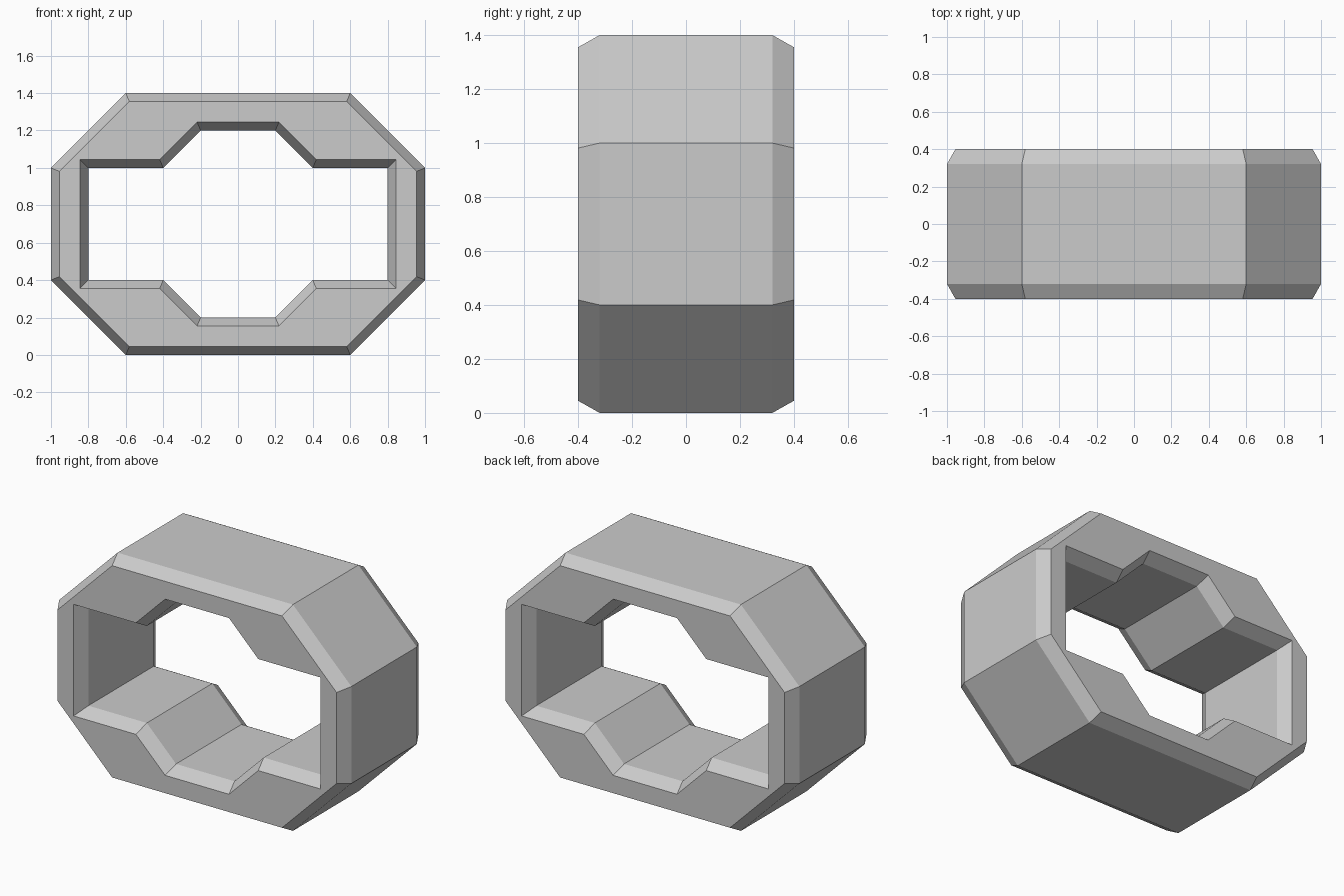
import bpy, bmesh
from mathutils import Vector

if "Cube" in bpy.data.objects:
    bpy.data.objects.remove(bpy.data.objects["Cube"])

MID_Z, BEVEL = 0.7, 0.045
DEPTHS = [(-0.4, BEVEL), (-0.32, 0), (0.32, 0), (0.4, BEVEL)]


def mirror_profile(quarter):
    """Mirror an upper-right quarter (counter-clockwise) into a closed loop."""
    top = quarter + [(-x, z) for x, z in reversed(quarter)]
    return [Vector(p) for p in top + [(-x, -z) for x, z in top]]


def offset(points, d):
    """Move every edge of a counter-clockwise loop inwards by d, with mitred corners."""
    result = []
    for i, p in enumerate(points):
        a = (p - points[i - 1]).normalized()
        b = (points[(i + 1) % len(points)] - p).normalized()
        na, nb = Vector((-a.y, a.x)), Vector((-b.y, b.x))
        result.append(p + (na + nb) * d / (1 + na.dot(nb)))
    return result


def add_wall(bm, profile, sign):
    """Loft a bevelled wall along y and return its end edge loops."""
    rings = [[bm.verts.new((p.x, y, p.y + MID_Z)) for p in offset(profile, sign * d)]
             for y, d in DEPTHS]
    n = len(profile)
    for r, s in zip(rings, rings[1:]):
        for i in range(n):
            j = (i + 1) % n
            bm.faces.new((r[i], r[j], s[j], s[i]))
    return [[bm.edges.get((r[i], r[(i + 1) % n])) for i in range(n)]
            for r in (rings[0], rings[-1])]


# Octagonal outside and stepped opening
outer = mirror_profile([(1.0, 0.3), (0.6, 0.7)])
inner = mirror_profile([(0.8, 0.3), (0.4, 0.3), (0.2, 0.5)])

bm = bmesh.new()
outer_ends = add_wall(bm, outer, 1)
inner_ends = add_wall(bm, inner, -1)

# Flat front and back faces between the two loops
for o, i, ny in zip(outer_ends, inner_ends, (-1, 1)):
    bmesh.ops.triangle_fill(bm, use_beauty=True, edges=o + i, normal=(0, ny, 0))
bmesh.ops.recalc_face_normals(bm, faces=bm.faces[:])

mesh = bpy.data.meshes.new("octagonal_frame")
bm.to_mesh(mesh)
bm.free()
frame = bpy.data.objects.new("octagonal_frame", mesh)
bpy.context.collection.objects.link(frame)
